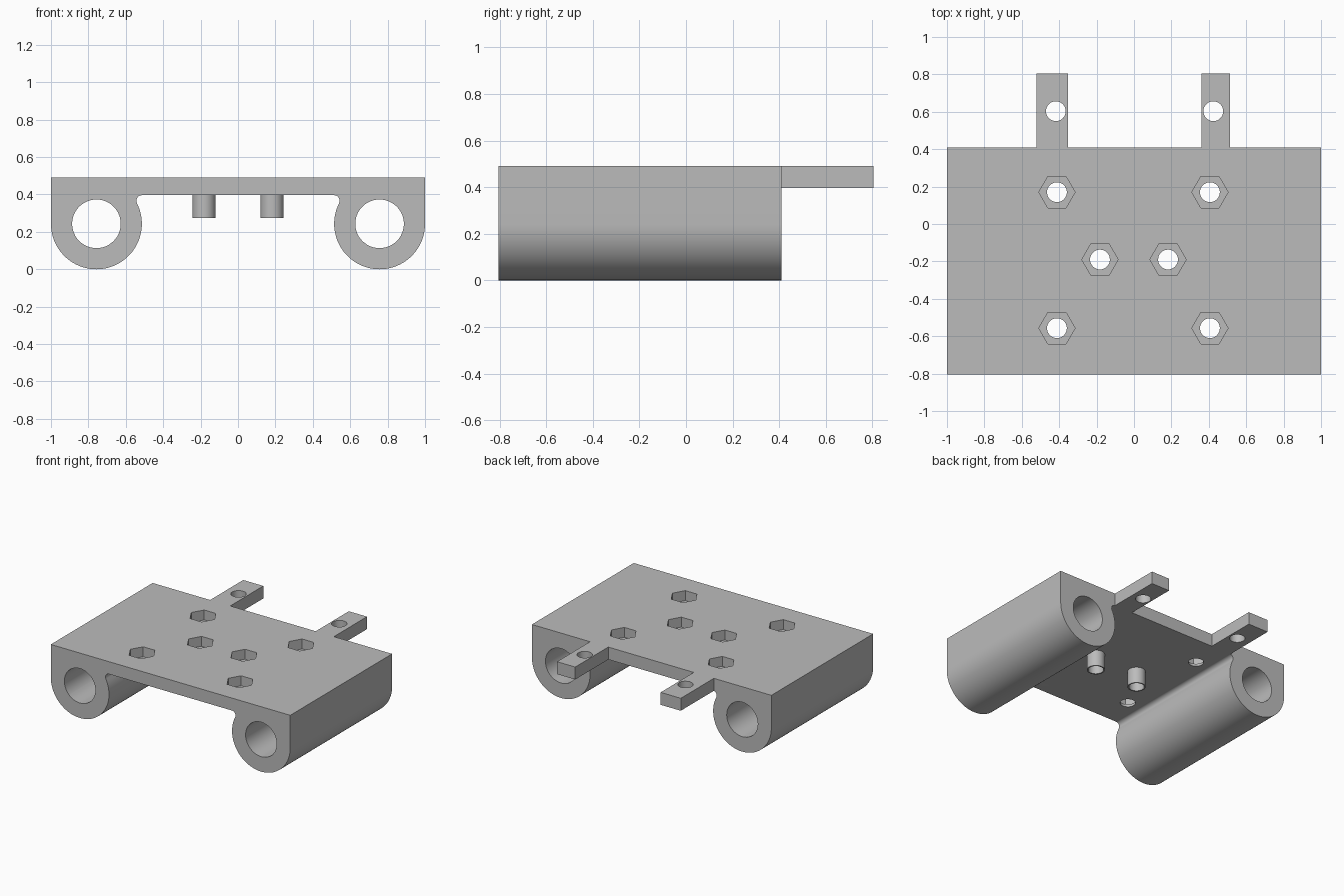
import bpy, bmesh
from math import pi, sin, cos, atan2, sqrt, radians
from mathutils import Matrix, Vector

if "Cube" in bpy.data.objects:
    bpy.data.objects.remove(bpy.data.objects["Cube"])

TOP, UNDER = 0.49, 0.396          # plate faces
FRONT, BACK, TAB_END = -0.805, 0.41, 0.805
PIPE_X, PIPE_Z, PIPE_R, BORE_R = 0.757, 0.243, 0.243, 0.13
FILLET, SCREW_R, NUT_R, POST_R = 0.03, 0.053, 0.097, 0.062
NUT_FLOOR = 0.415

grey = bpy.data.materials.new("plain grey")
grey.use_nodes = True
colour = (0.5, 0.5, 0.5, 1)
grey.diffuse_color = colour
grey.node_tree.nodes["Principled BSDF"].inputs["Base Color"].default_value = colour


def make(name, bm):
    bmesh.ops.recalc_face_normals(bm, faces=bm.faces)
    mesh = bpy.data.meshes.new(name)
    bm.to_mesh(mesh)
    bm.free()
    mesh.materials.append(grey)
    obj = bpy.data.objects.new(name, mesh)
    bpy.context.collection.objects.link(obj)
    return obj


def prism(name, points, shift):
    """Extrude a closed outline of points by a vector."""
    bm = bmesh.new()
    face = bm.faces.new([bm.verts.new(p) for p in points])
    new = bmesh.ops.extrude_face_region(bm, geom=[face])["geom"]
    bmesh.ops.translate(bm, vec=shift,
                        verts=[v for v in new if isinstance(v, bmesh.types.BMVert)])
    return make(name, bm)


def arc(cx, cz, r, start, end, n):
    return [(cx + r * cos(start + (end - start) * i / n),
             cz + r * sin(start + (end - start) * i / n)) for i in range(n + 1)]


def column(name, x, y, r, z0, z1, sides=32):
    pts = [(x + r * cos(2 * pi * i / sides), y + r * sin(2 * pi * i / sides), z0)
           for i in range(sides)]
    return prism(name, pts, Vector((0, 0, z1 - z0)))


def combine(obj, other, operation):
    mod = obj.modifiers.new(operation.title(), 'BOOLEAN')
    mod.operation, mod.solver, mod.object = operation, 'EXACT', other
    other.hide_render = True
    bpy.context.view_layer.objects.active = obj
    bpy.ops.object.modifier_apply(modifier=mod.name)


def discard(obj):
    bpy.data.objects.remove(obj)


# Carriage: half section with outer wall, round pipe housing and fillet, mirrored
fx = PIPE_X - sqrt((PIPE_R + FILLET) ** 2 - (UNDER - FILLET - PIPE_Z) ** 2)
fz = UNDER - FILLET
lean = atan2(fz - PIPE_Z, fx - PIPE_X) % (2 * pi)
half = [(1, TOP)]
half += arc(PIPE_X, PIPE_Z, PIPE_R, 0, lean - 2 * pi, 48)
half += arc(fx, fz, FILLET, lean - pi, pi / 2, 10)[1:]
section = half + [(-x, z) for x, z in reversed(half)]
carriage = prism("carriage", [(x, FRONT, z) for x, z in section],
                 Vector((0, BACK - FRONT, 0)))

# Back tabs joined to the plate
for x0, x1 in ((-0.52, -0.352), (0.362, 0.514)):
    tab = prism("tab", [(x0, BACK - 0.1, UNDER), (x1, BACK - 0.1, UNDER),
                        (x1, TAB_END, UNDER), (x0, TAB_END, UNDER)],
                Vector((0, 0, TOP - UNDER)))
    combine(carriage, tab, 'UNION')
    discard(tab)

# Bores through the pipe housings
for side in (-1, 1):
    ring = arc(side * PIPE_X, PIPE_Z, BORE_R, 0, 2 * pi, 48)[:-1]
    bore = prism("bore_cutter", [(x, FRONT - 0.1, z) for x, z in ring],
                 Vector((0, BACK - FRONT + 0.2, 0)))
    combine(carriage, bore, 'DIFFERENCE')
    discard(bore)

# Hollow posts under the plate
post_spots = [(-0.182, -0.19), (0.182, -0.19)]
posts = [column(name, x, y, POST_R, 0.275, UNDER)
         for name, (x, y) in zip(("right_post", "left_post"), post_spots)]

# Screw holes, with hexagonal nut pockets on the plate
nut_spots = post_spots + [(x, y) for x in (-0.412, 0.406) for y in (0.17, -0.557)]
tab_spots = [(-0.418, 0.603), (0.424, 0.603)]
for x, y in nut_spots + tab_spots:
    drill = column("screw_cutter", x, y, SCREW_R, 0.2, 0.6)
    combine(carriage, drill, 'DIFFERENCE')
    if (x, y) in post_spots:
        combine(posts[post_spots.index((x, y))], drill, 'DIFFERENCE')
    discard(drill)
    if (x, y) in nut_spots:
        pocket = column("nut_cutter", x, y, NUT_R, NUT_FLOOR, 0.6, 6)
        combine(carriage, pocket, 'DIFFERENCE')
        discard(pocket)

# Smooth round surfaces, sharp corners
for obj in [carriage] + posts:
    bpy.ops.object.select_all(action='DESELECT')
    obj.select_set(True)
    bpy.context.view_layer.objects.active = obj
    bpy.ops.object.shade_smooth_by_angle(angle=radians(30))
